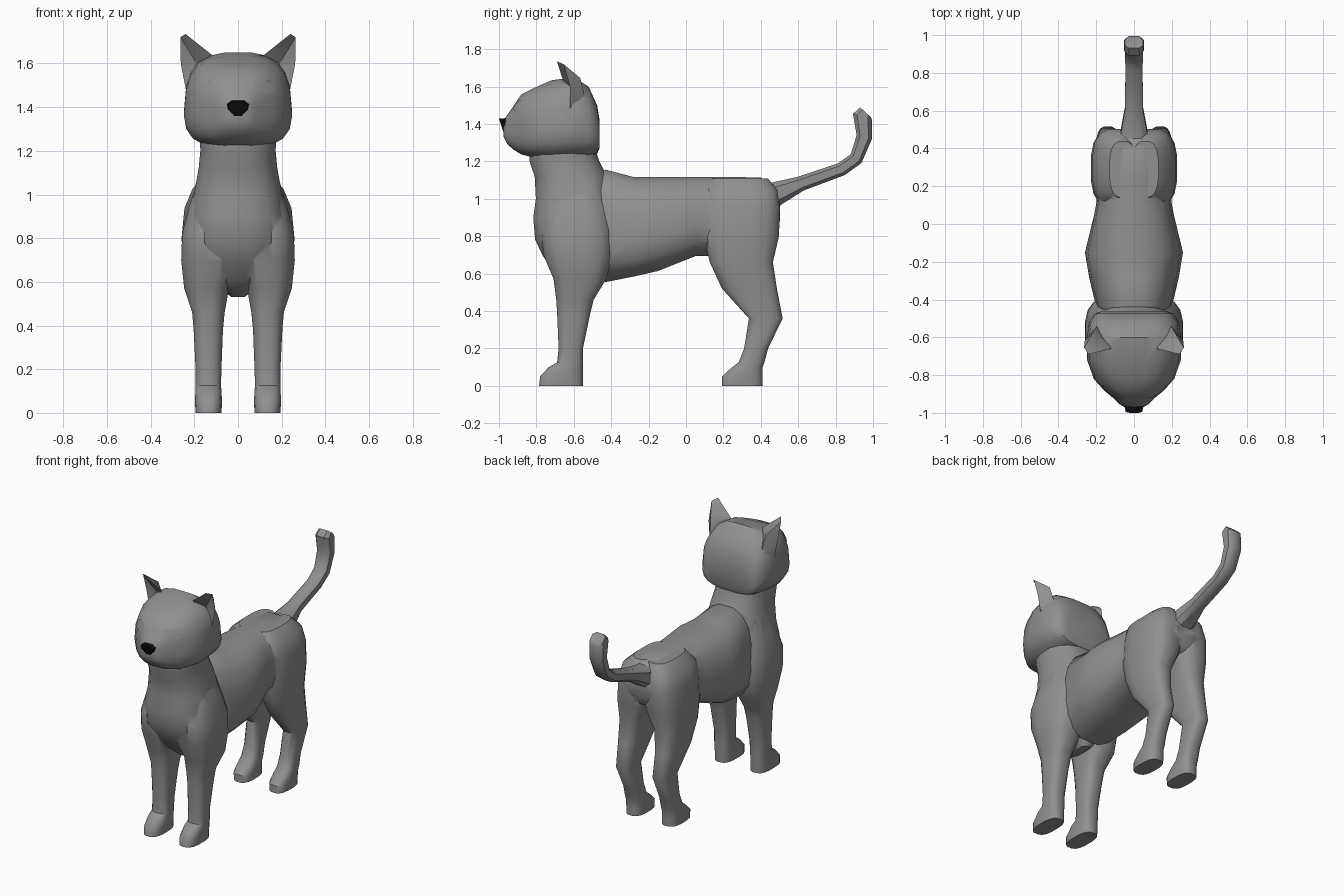
import bpy, bmesh, math
from mathutils import Vector

if "Cube" in bpy.data.objects:
    bpy.data.objects.remove(bpy.data.objects["Cube"])


def material(name, rgb):
    m = bpy.data.materials.new(name)
    m.diffuse_color = (*rgb, 1)
    m.use_nodes = True
    m.node_tree.nodes["Principled BSDF"].inputs["Base Color"].default_value = m.diffuse_color
    return m


FUR = material("grey_fur", (0.28, 0.28, 0.28))
NOSE = material("black_nose", (0.004, 0.004, 0.004))


def finish(name, bm, mat, angle=40):
    bmesh.ops.recalc_face_normals(bm, faces=bm.faces)
    me = bpy.data.meshes.new(name)
    bm.to_mesh(me)
    bm.free()
    me.materials.append(mat)
    ob = bpy.data.objects.new(name, me)
    bpy.context.collection.objects.link(ob)
    smooth(ob, angle)
    return ob


def smooth(ob, angle):
    bpy.ops.object.select_all(action='DESELECT')
    ob.select_set(True)
    bpy.context.view_layer.objects.active = ob
    bpy.ops.object.shade_smooth_by_angle(angle=math.radians(angle))


def loft(name, sections, power=2.5, taper=0.0, n=16, side=1, mat=FUR):
    """Skin rounded sections; each is (y0, z0, y1, z1, x0, x1)."""
    bm = bmesh.new()
    rings = []
    for y0, z0, y1, z1, x0, x1 in sections:
        ring = []
        for i in range(n):
            a = 2 * math.pi * (i + 0.5) / n
            c, s = math.cos(a), math.sin(a)
            u = math.copysign(abs(c) ** (2 / power), c)
            v = math.copysign(abs(s) ** (2 / power), s)
            u *= 1 - taper * v
            t = (v + 1) / 2
            x = (x0 + x1) / 2 + u * (x1 - x0) / 2
            ring.append(bm.verts.new((side * x, y0 + (y1 - y0) * t, z0 + (z1 - z0) * t)))
        rings.append(ring)
    for a, b in zip(rings, rings[1:]):
        for i in range(n):
            j = (i + 1) % n
            bm.faces.new((a[i], a[j], b[j], b[i]))
    bm.faces.new(rings[0])
    bm.faces.new(rings[-1])
    return finish(name, bm, mat)


def upright(rows):  # rows: z, y0, y1, x0, x1
    return [(y0, z, y1, z, x0, x1) for z, y0, y1, x0, x1 in rows]


def lengthwise(rows):  # rows: y, z0, z1, half width
    return [(y, z0, y, z1, -w, w) for y, z0, z1, w in rows]


# torso
body = loft("cat_body", lengthwise([
    (-.56, .66, 1.10, .15), (-.43, .55, 1.16, .20), (-.28, .58, 1.12, .235),
    (-.15, .61, 1.12, .256), (.05, .69, 1.12, .208), (.12, .69, 1.12, .195),
    (.25, .74, 1.12, .195), (.40, .78, 1.115, .18), (.47, .82, 1.08, .15),
    (.502, .88, .99, .09)]), 2.6, .1)

parts = []
# neck and chest
parts.append(loft("neck_chest", upright([
    (.53, -.62, -.45, -.03, .03), (.60, -.70, -.42, -.12, .12),
    (.69, -.765, -.40, -.20, .20), (.78, -.81, -.39, -.225, .225),
    (.90, -.82, -.38, -.225, .225), (1.0, -.806, -.38, -.205, .205),
    (1.12, -.812, -.42, -.183, .183), (1.2, -.84, -.46, -.175, .175),
    (1.32, -.84, -.50, -.18, .18)])))

# head
head = loft("head", lengthwise([
    (-.975, 1.33, 1.42, .04), (-.955, 1.29, 1.45, .075), (-.92, 1.26, 1.50, .11),
    (-.88, 1.235, 1.56, .158), (-.82, 1.22, 1.59, .21), (-.72, 1.21, 1.635, .245),
    (-.60, 1.215, 1.652, .245), (-.52, 1.225, 1.60, .235),
    (-.475, 1.24, 1.50, .205), (-.462, 1.27, 1.42, .17)]), 2.9, .08, 20)

# eyes: thin almond plates following the face
for side, label in ((-1, "left"), (1, "right")):
    bm = bmesh.new()
    outline = []
    for i in range(14):
        a = 2 * math.pi * i / 14
        x = side * (.118 + .05 * math.cos(a))
        z = 1.492 + .034 * math.sin(a) - .008 * math.cos(a)
        hit, loc, nor, _ = head.ray_cast(Vector((x, -2, z)), Vector((0, 1, 0)))
        outline.append(bm.verts.new(loc + nor * .004 if hit else (x, -.87, z)))
    mid = Vector((side * .118, -2, 1.492))
    hit, loc, nor, _ = head.ray_cast(mid, Vector((0, 1, 0)))
    centre = bm.verts.new(loc + nor * .006)
    for i in range(14):
        bm.faces.new((outline[i], outline[(i + 1) % 14], centre))
    eye = finish(label + "_eye", bm, FUR, 60)
    # keep the plate facing forward
    if eye.data.polygons[0].normal.y > 0:
        eye.data.flip_normals()
parts.append(head)

EAR = [(.12, -.66, 1.64), (.24, -.69, 1.735), (.264, -.655, 1.72),
       (.262, -.62, 1.60), (.235, -.62, 1.46), (.19, -.53, 1.50),
       (.21, -.565, 1.645), (.19, -.615, 1.60)]
EAR_FACES = ["017", "127", "237", "347", "407", "016", "126", "236",
             "356", "345", "065", "054"]

for side in (-1, 1):
    # ear with hollow front
    bm = bmesh.new()
    vs = [bm.verts.new((side * x, y, z)) for x, y, z in EAR]
    for f in EAR_FACES:
        bm.faces.new([vs[int(k)] for k in f])
    parts.append(finish("ear", bm, FUR))
    # front leg with shoulder and paw
    parts.append(loft("front_leg", upright([
        (0, -.787, -.55, .075, .195), (.05, -.782, -.55, .072, .198),
        (.10, -.735, -.55, .075, .196), (.125, -.69, -.55, .077, .195),
        (.20, -.682, -.55, .075, .195), (.38, -.69, -.512, .068, .204),
        (.46, -.695, -.492, .06, .211), (.57, -.71, -.425, .04, .248),
        (.70, -.765, -.39, -.02, .262), (.82, -.775, -.39, -.02, .258),
        (.95, -.74, -.42, -.02, .225), (1.06, -.68, -.46, .02, .185)]),
        2.8, side=side))
    # hind leg with thigh and paw
    parts.append(loft("hind_leg", upright([
        (0, .19, .41, .075, .195), (.05, .192, .41, .072, .198),
        (.095, .24, .41, .075, .196), (.125, .28, .42, .077, .195),
        (.20, .31, .44, .08, .192), (.36, .335, .518, .08, .197),
        (.52, .19, .488, .07, .212), (.66, .125, .467, .04, .224),
        (.80, .09, .50, -.015, .23), (.95, .09, .505, -.015, .222),
        (1.05, .10, .49, -.015, .195), (1.108, .14, .44, -.01, .13)]),
        2.8, side=side))

# tail
parts.append(loft("tail", [
    (.38, 1.09, .44, .92, -.10, .10), (.46, 1.09, .51, .965, -.075, .075),
    (.60, 1.12, .63, 1.042, -.05, .05), (.81, 1.19, .85, 1.125, -.048, .048),
    (.88, 1.24, .94, 1.19, -.05, .05), (.91, 1.34, .997, 1.32, -.053, .053),
    (.89, 1.455, .997, 1.42, -.055, .055), (.93, 1.49, .99, 1.435, -.05, .05)],
    3, n=8))

# merge all furry parts into one skin
for part in parts:
    mod = body.modifiers.new("merge", 'BOOLEAN')
    mod.operation = 'UNION'
    mod.solver = 'EXACT'
    mod.object = part
    bpy.ops.object.select_all(action='DESELECT')
    body.select_set(True)
    bpy.context.view_layer.objects.active = body
    bpy.ops.object.modifier_apply(modifier=mod.name)
    bpy.data.objects.remove(part, do_unlink=True)
smooth(body, 45)

# nose: wedge tapering to the front
bm = bmesh.new()
shape = [(-.03, 1.432), (.03, 1.432), (.055, 1.415), (.052, 1.39),
         (.02, 1.355), (-.02, 1.355), (-.052, 1.39), (-.055, 1.415)]
back = [bm.verts.new((x, -.94, z)) for x, z in shape]
front = [bm.verts.new((x * .8, -1.0 + (1.432 - z) * .3, 1.4 + (z - 1.4) * .9)) for x, z in shape]
for i in range(8):
    j = (i + 1) % 8
    bm.faces.new((back[i], back[j], front[j], front[i]))
bm.faces.new(back)
bm.faces.new(front)
finish("nose", bm, NOSE)
